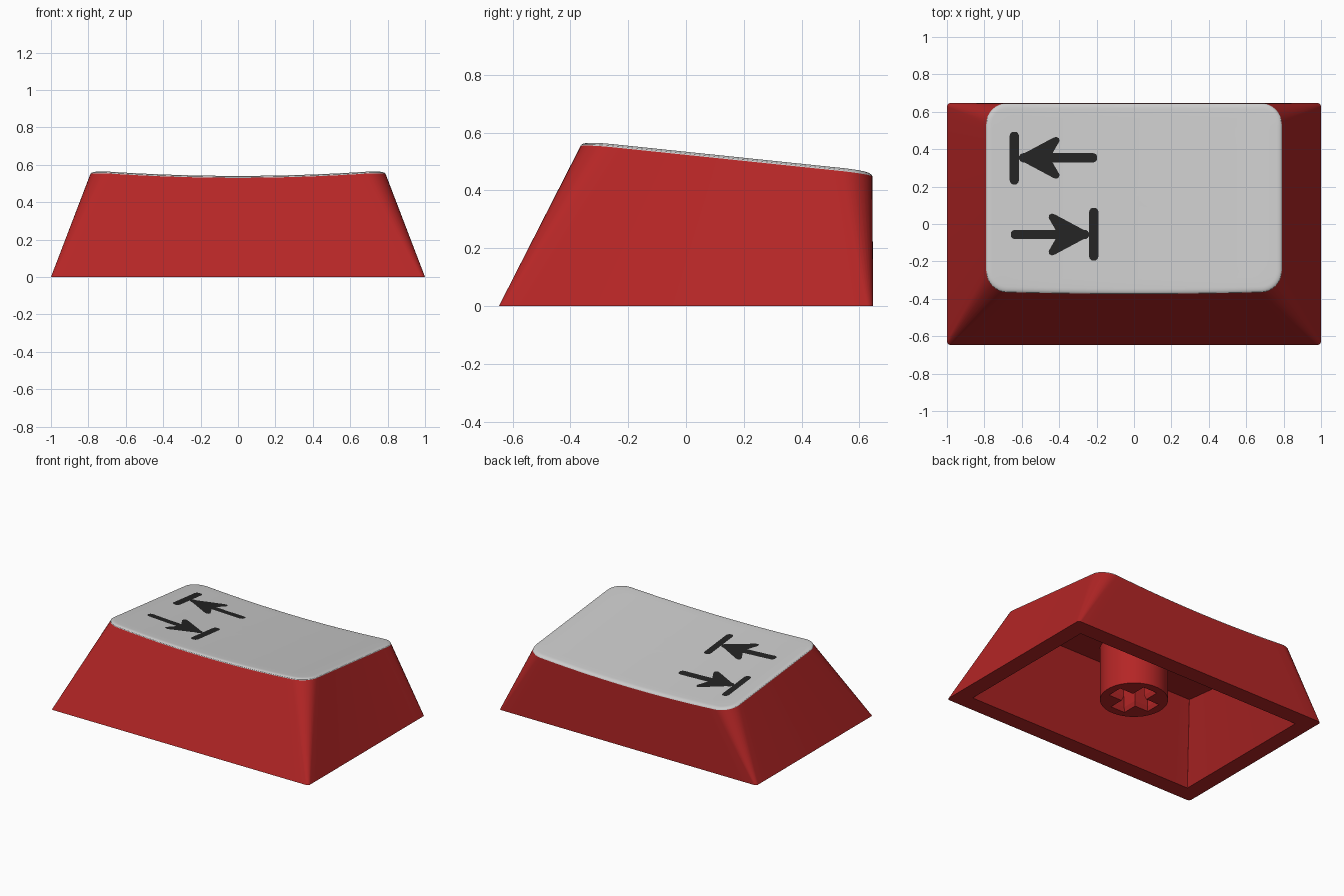
import bpy, bmesh, math

if "Cube" in bpy.data.objects:
    bpy.data.objects.remove(bpy.data.objects["Cube"])


def top_z(x, y):
    """Dished, back-sloping top surface."""
    return 0.540 + 0.031 * (x / 0.79) ** 2 - 0.104 * (y + 0.34)


def outline(hx, y0, y1, r, bulge=0.0, arc=8, edge=20):
    """Rounded rectangle, counter-clockwise, always the same point count."""
    corners = [(hx - r, y1 - r, 0), (-hx + r, y1 - r, 90),
               (-hx + r, y0 + r, 180), (hx - r, y0 + r, 270)]
    arcs = [[(cx + r * math.cos(math.radians(a + 90 * i / arc)),
              cy + r * math.sin(math.radians(a + 90 * i / arc)))
             for i in range(arc + 1)] for cx, cy, a in corners]
    pts = []
    for k in range(4):
        pts += arcs[k]
        (ax, ay), (bx, by) = arcs[k][-1], arcs[(k + 1) % 4][0]
        pts += [(ax + (bx - ax) * i / edge, ay + (by - ay) * i / edge)
                for i in range(1, edge)]
    mid = (y0 + y1) / 2
    return [(x, y - bulge * (1 - (x / hx) ** 2) * max(0, (mid - y) / (mid - y0)))
            for x, y in pts]


def finish(name, bm, mat=None, smooth=True):
    mesh = bpy.data.meshes.new(name)
    bm.to_mesh(mesh)
    bm.free()
    ob = bpy.data.objects.new(name, mesh)
    bpy.context.collection.objects.link(ob)
    if mat:
        mesh.materials.append(mat)
    if smooth:
        bpy.ops.object.select_all(action='DESELECT')
        bpy.context.view_layer.objects.active = ob
        ob.select_set(True)
        bpy.ops.object.shade_smooth_by_angle(angle=math.radians(30))
    return ob


def loft(bm, rings):
    """Skin a list of point rings, return the vertex rings."""
    vr = [[bm.verts.new(p) for p in ring] for ring in rings]
    for a, b in zip(vr, vr[1:]):
        for i in range(len(a)):
            j = (i + 1) % len(a)
            bm.faces.new((a[i], a[j], b[j], b[i]))
    return vr


def material(name, rgb):
    m = bpy.data.materials.new(name)
    m.diffuse_color = (*rgb, 1)
    m.use_nodes = True
    m.node_tree.nodes["Principled BSDF"].inputs["Base Color"].default_value = m.diffuse_color
    return m


red = material("red_plastic", (0.46, 0.019, 0.019))
dark = material("dark_print", (0.017, 0.017, 0.017))

HX, Y0, Y1, R, BULGE = 0.79, -0.362, 0.645, 0.11, 0.012
FR, FH = 0.03, 0.013      # fillet width and height


def top_ring(inset, drop):
    return [(x, y, top_z(x, y) - drop) for x, y in
            outline(HX - inset, Y0 + inset, Y1 - inset, R - inset, BULGE)]


# Hollow body: outer wall, bottom rim, cavity walls and sloped ceiling
bm = bmesh.new()
rings = [top_ring(0, FH),
         [(x, y, 0) for x, y in outline(1, -0.647, 0.647, 0.02)],
         [(x, y, 0) for x, y in outline(0.885, -0.53, 0.53, 0.003)],
         [(x, y, 0.44 - 0.103 * y) for x, y in outline(0.70, -0.29, 0.53, 0.003)]]
ceiling = loft(bm, rings)[-1]
bm.faces.new(ceiling)
bmesh.ops.recalc_face_normals(bm, faces=bm.faces)
finish("keycap_body", bm, red)

# Grey top: rounded edge, then rings shrinking to the centre of the dish
bm = bmesh.new()
rings = []
for i in range(6):
    a = math.pi / 2 * i / 5
    rings.append(top_ring(FR * (1 - math.cos(a)), FH * (1 - math.sin(a))))
cy = (Y0 + Y1) / 2
for k in range(1, 10):
    s = 1 - k / 10
    pts = [(x * s, cy + (y - cy) * s) for x, y, z in rings[5]]
    rings.append([(x, y, top_z(x, y)) for x, y in pts])
last = loft(bm, rings)[-1]
mid = bm.verts.new((0, cy, top_z(0, cy)))
for i in range(len(last)):
    bm.faces.new((last[i], last[(i + 1) % len(last)], mid))
finish("top_face", bm)

# Printed arrows, draped on the dish; the second is the first turned half round
PX, PY = -0.4275, 0.149


def print_arrow(name, turn):
    bm = bmesh.new()

    def vert(x, y):
        x, y = PX + turn * (x - PX), PY + turn * (y - PY)
        return bm.verts.new((x, y, top_z(x, y) + 0.003))

    def stroke(x0, y0, x1, y1, w):
        """Round-ended bar made of cross strips."""
        length = math.hypot(x1 - x0, y1 - y0)
        dx, dy = (x1 - x0) / length, (y1 - y0) / length
        h, prev = w / 2, None
        steps = [h * (1 - math.cos(math.pi / 2 * i / 4)) for i in range(1, 5)]
        steps += [h + (length - w) * i / 8 for i in range(1, 8)]
        steps += [length - s for s in reversed(steps[:4])]
        for s in steps:
            e = max(0, h - min(s, length - s))
            o = math.sqrt(h * h - e * e)
            px, py = x0 + dx * s, y0 + dy * s
            pair = (vert(px + dy * o, py - dx * o), vert(px - dy * o, py + dx * o))
            if prev:
                bm.faces.new((prev[0], pair[0], pair[1], prev[1]))
            prev = pair

    stroke(-0.64, 0.21, -0.64, 0.495, 0.05)
    stroke(-0.615, 0.354, -0.195, 0.354, 0.05)
    for side in (1, -1):
        head = [(0, 0), (0.2, 0.107), (0.217, 0.112), (0.232, 0.104),
                (0.233, 0.088), (0.182, 0)]
        bm.faces.new([vert(-0.632 + x, 0.354 + side * y) for x, y in head])
    for f in bm.faces:
        f.normal_update()
        if f.normal.z < 0:
            f.normal_flip()
    finish(name, bm, dark, smooth=False)


print_arrow("arrow_left", 1)
print_arrow("arrow_right", -1)

# Stem: tube end with a cross-shaped socket that narrows just inside its mouth
RS, Z0, Z1 = 0.215, 0.08, 0.33
bm = bmesh.new()
bmesh.ops.create_cone(bm, cap_ends=True, segments=64, radius1=RS, radius2=RS, depth=0.38)
bmesh.ops.translate(bm, verts=bm.verts, vec=(0, 0, Z0 + 0.19))
stem = finish("stem", bm, red)


def cross(w, l, z):
    quarter = [(w, w), (w, l), (-w, l)]
    pts = []
    for _ in range(4):
        pts += [(x, y, z) for x, y in quarter]
        quarter = [(-y, x) for x, y in quarter]
    return pts


bm = bmesh.new()
rings = loft(bm, [cross(0.058, 0.162, Z0 - 0.01), cross(0.055, 0.16, Z0),
                  cross(0.045, 0.15, Z0 + 0.03), cross(0.045, 0.15, Z1)])
bm.faces.new(rings[0][::-1])
bm.faces.new(rings[-1])
bmesh.ops.recalc_face_normals(bm, faces=bm.faces)
cutter = finish("socket_cutter", bm, red, smooth=False)
cutter.hide_render = True

mod = stem.modifiers.new("socket", 'BOOLEAN')
mod.object, mod.operation, mod.solver = cutter, 'DIFFERENCE', 'EXACT'
bpy.ops.object.select_all(action='DESELECT')
bpy.context.view_layer.objects.active = stem
stem.select_set(True)
bpy.ops.object.modifier_move_to_index(modifier="socket", index=0)
bpy.ops.object.modifier_apply(modifier="socket")
bpy.data.objects.remove(cutter)
